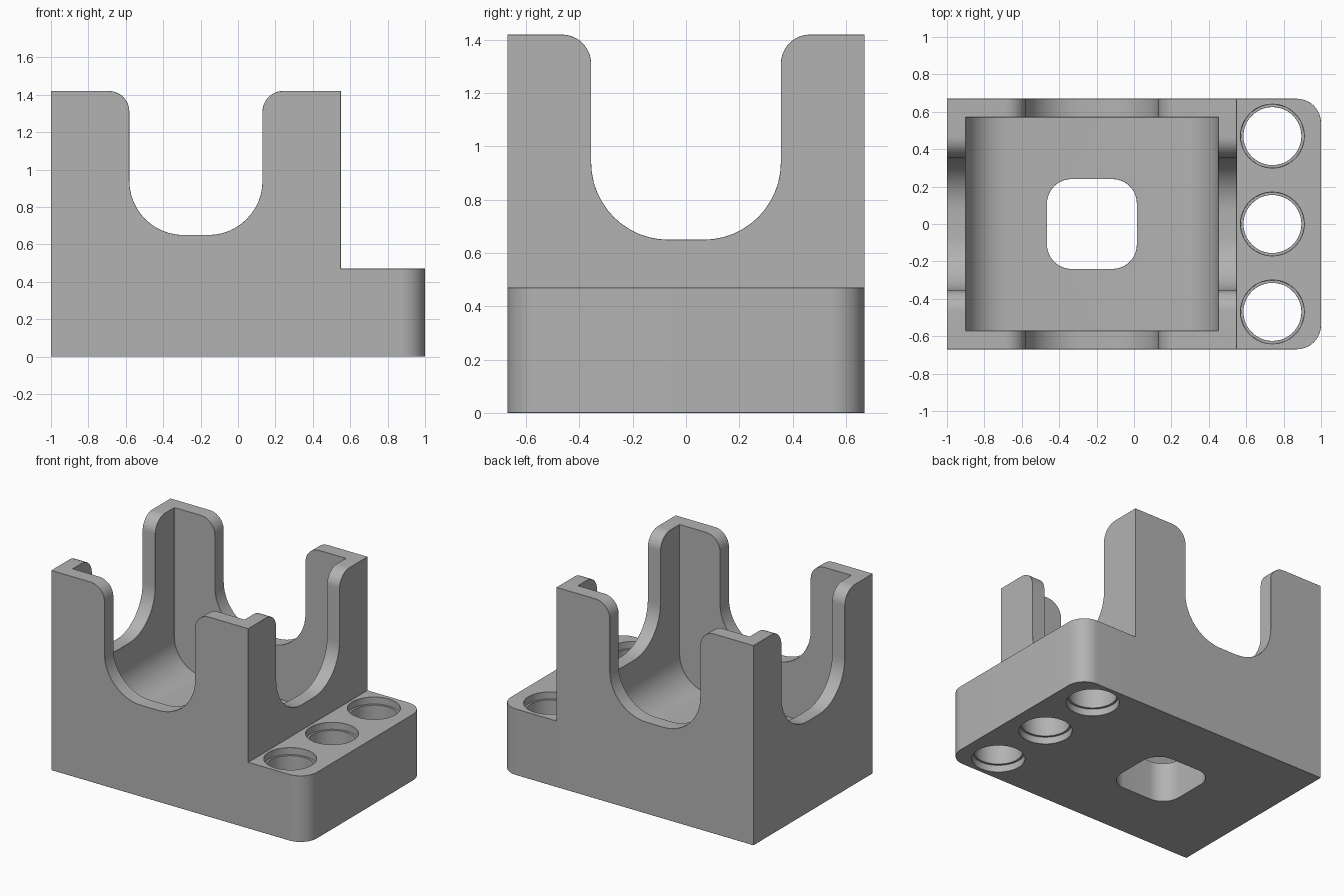
import bpy
import bmesh
import math
from mathutils import Vector

cube = bpy.data.objects.get("Cube")
if cube:
    bpy.data.objects.remove(cube)

grey = bpy.data.materials.new("plain grey")
grey.use_nodes = True
colour = (0.45, 0.45, 0.45, 1)
grey.diffuse_color = colour
grey.node_tree.nodes["Principled BSDF"].inputs["Base Color"].default_value = colour


def fillet(corners, steps=12):
    """Round each (u, v, radius) corner of a polygon with a tangent arc."""
    out = []
    for i, (u, v, r) in enumerate(corners):
        p = Vector((u, v))
        if r == 0:
            out.append(p)
            continue
        a = (Vector(corners[i - 1][:2]) - p).normalized()
        b = (Vector(corners[(i + 1) % len(corners)][:2]) - p).normalized()
        centre = p + (a + b) * r          # all corners are right angles
        for s in range(steps + 1):
            t = s / steps * math.pi / 2
            out.append(centre - b * r * math.cos(t) - a * r * math.sin(t))
    return out


def prism(name, points, axis, lo, hi):
    """Extrude a 2D outline along the named axis."""
    place = {"x": lambda p, d: (d, p[0], p[1]),
             "y": lambda p, d: (p[0], d, p[1]),
             "z": lambda p, d: (p[0], p[1], d)}[axis]
    bm = bmesh.new()
    face = bm.faces.new([bm.verts.new(place(p, lo)) for p in points])
    grown = bmesh.ops.extrude_face_region(bm, geom=[face])["geom"]
    shift = Vector(place((0, 0), hi - lo))
    bmesh.ops.translate(bm, vec=shift, verts=[g for g in grown if isinstance(g, bmesh.types.BMVert)])
    bmesh.ops.recalc_face_normals(bm, faces=bm.faces)
    mesh = bpy.data.meshes.new(name)
    bm.to_mesh(mesh)
    bm.free()
    mesh.materials.append(grey)
    obj = bpy.data.objects.new(name, mesh)
    bpy.context.collection.objects.link(obj)
    return obj


def rect(x0, x1, y0, y1, left=0, right=0):
    return fillet([(x0, y0, left), (x1, y0, right), (x1, y1, right), (x0, y1, left)])


def disc(x, y, r, sides=48):
    turns = [2 * math.pi * i / sides for i in range(sides)]
    return [(x + r * math.cos(t), y + r * math.sin(t)) for t in turns]


def combine(target, tool, operation):
    bpy.context.view_layer.objects.active = target
    mod = target.modifiers.new("join", "BOOLEAN")
    mod.operation, mod.solver, mod.object = operation, "EXACT", tool
    bpy.ops.object.modifier_apply(modifier=mod.name)
    bpy.data.objects.remove(tool)


def notch(centre):
    """U-shaped opening with rounded floor and flared, rounded lip."""
    half, lip, top, floor = 0.356, 0.11, 1.42, 0.65
    side = [(half + lip, 1.6, 0), (half + lip, top, 0), (half, top, lip), (half, floor, 0.29)]
    left = [(centre - u, v, r) for u, v, r in side]
    right = [(centre + u, v, r) for u, v, r in reversed(side)]
    return fillet(left + right)


# Solid body: low base with rounded end, plus the tall block
body = prism("holder_body", rect(-1, 1, -0.67, 0.67, right=0.13), "z", 0, 0.47)
combine(body, prism("tower", rect(-1, 0.55, -0.67, 0.67), "z", 0, 1.42), "UNION")

# Pocket with two rounded floor edges
pocket = fillet([(-0.9, 0.28, 0.22), (0.45, 0.28, 0.22), (0.45, 1.6, 0), (-0.9, 1.6, 0)])
combine(body, prism("pocket", pocket, "y", -0.57, 0.57), "DIFFERENCE")

# Openings through the four walls
combine(body, prism("long_notch", notch(-0.225), "y", -1, 1), "DIFFERENCE")
combine(body, prism("cross_notch", notch(0), "x", -1.5, 1.5), "DIFFERENCE")

# Rounded square drain in the pocket floor
drain = rect(-0.465, 0.015, -0.24, 0.24, 0.13, 0.13)
combine(body, prism("drain", drain, "z", -0.2, 0.4), "DIFFERENCE")

# Row of round holes, slightly wider at both mouths
for y in (-0.47, 0, 0.47):
    for radius, lo, hi in ((0.155, -0.2, 0.6), (0.17, 0.42, 0.6), (0.17, -0.2, 0.05)):
        combine(body, prism("hole", disc(0.74, y, radius), "z", lo, hi), "DIFFERENCE")

# Fine softened edges and smooth curved walls
edge = body.modifiers.new("soft_edges", "BEVEL")
edge.width, edge.segments = 0.007, 1
edge.limit_method, edge.angle_limit = "ANGLE", math.radians(60)
bpy.context.view_layer.objects.active = body
body.select_set(True)
bpy.ops.object.modifier_apply(modifier=edge.name)
bpy.ops.object.shade_smooth_by_angle(angle=math.radians(30))
